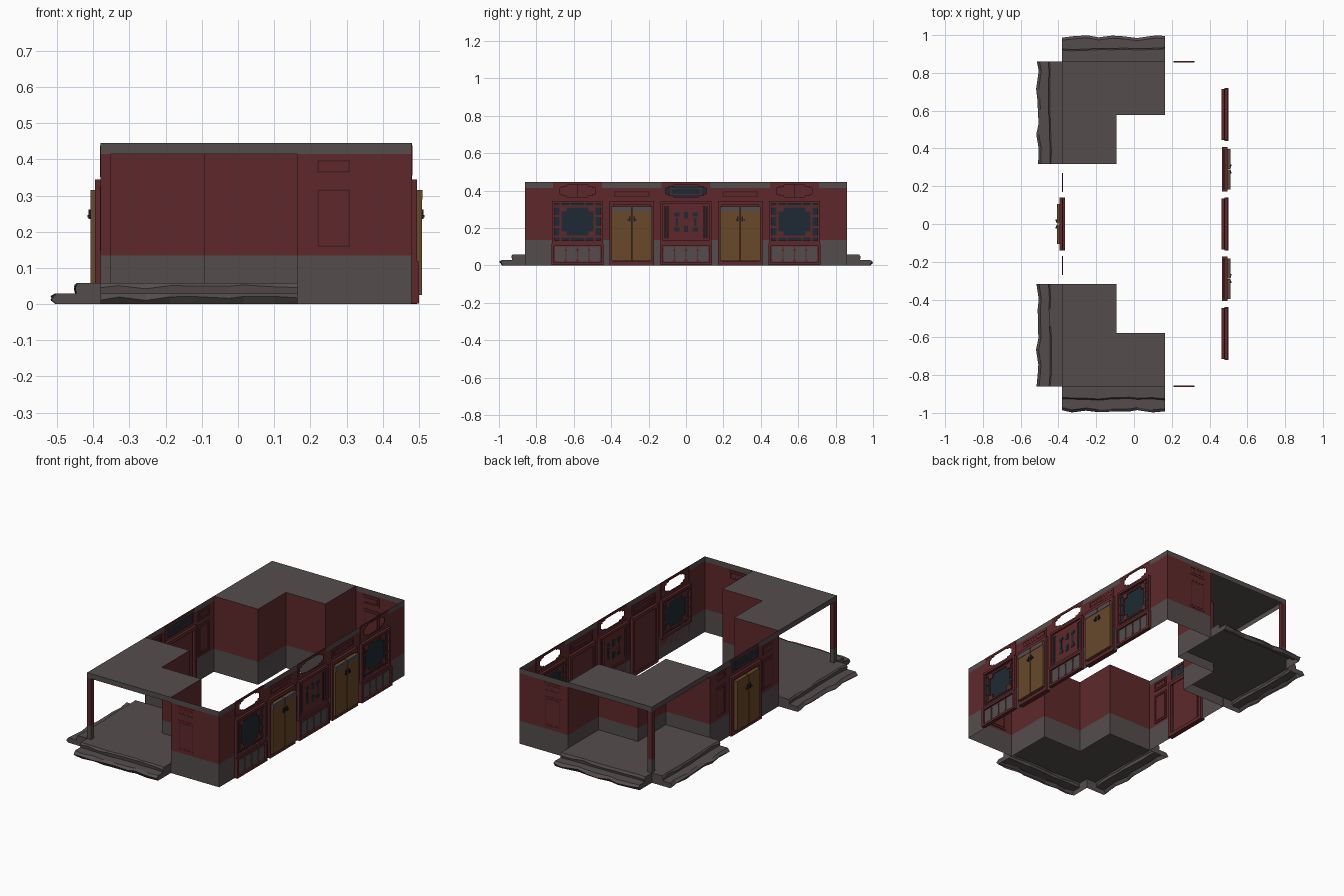
import bpy, bmesh, random
from mathutils import Vector

random.seed(4)
if "Cube" in bpy.data.objects:
    bpy.data.objects.remove(bpy.data.objects["Cube"])


def material(name, rgb):
    m = bpy.data.materials.new(name)
    m.use_nodes = True
    m.diffuse_color = (*rgb, 1)
    m.node_tree.nodes["Principled BSDF"].inputs["Base Color"].default_value = (*rgb, 1)
    return m


RED = material("red paint", (0.112, 0.022, 0.024))
DARK = material("dark red groove", (0.06, 0.012, 0.014))
GREY = material("grey stone", (0.09, 0.073, 0.074))
GOLD = material("ochre wood", (0.135, 0.065, 0.023))
BLUE = material("blue glass", (0.013, 0.023, 0.033))
IRON = material("dark iron", (0.012, 0.014, 0.018))

# Each side maps (along, outward, up) to model space
EAST = lambda u, d, z: Vector((0.48 + d, u, z))
WEST = lambda u, d, z: Vector((-0.38 - d, u, z))
NORTH = lambda u, d, z: Vector((u, 0.86 + d, z))
SOUTH = lambda u, d, z: Vector((u, -0.86 - d, z))


def finish(name, bm, mats, rule=None):
    bmesh.ops.recalc_face_normals(bm, faces=bm.faces[:])
    me = bpy.data.meshes.new(name)
    for m in mats:
        me.materials.append(m)
    if rule:
        for f in bm.faces:
            f.material_index = rule(f.calc_center_median())
    bm.to_mesh(me)
    bm.free()
    ob = bpy.data.objects.new(name, me)
    bpy.context.collection.objects.link(ob)
    return ob


def boxes(name, side, items, mat):
    """Boxes given as (u0, u1, z0, z1, d0, d1) on one side."""
    bm = bmesh.new()
    for u0, u1, z0, z1, d0, d1 in items:
        lo = [bm.verts.new(side(u, d0, z)) for u, z in ((u0, z0), (u1, z0), (u1, z1), (u0, z1))]
        hi = [bm.verts.new(side(u, d1, z)) for u, z in ((u0, z0), (u1, z0), (u1, z1), (u0, z1))]
        bm.faces.new(lo)
        bm.faces.new(hi)
        for i in range(4):
            j = (i + 1) % 4
            bm.faces.new((lo[i], lo[j], hi[j], hi[i]))
    return finish(name, bm, [mat])


def ring(u0, u1, z0, z1, w, d0, d1):
    return [(u0, u1, z0, z0 + w, d0, d1), (u0, u1, z1 - w, z1, d0, d1),
            (u0, u0 + w, z0 + w, z1 - w, d0, d1), (u1 - w, u1, z0 + w, z1 - w, d0, d1)]


def wall(name, path, levels, gap=None):
    """Thin wall along a plan path, grey at the base and at the top band."""
    bm = bmesh.new()
    for a, b in zip(path, path[1:]):
        for z0, z1 in zip(levels, levels[1:]):
            mid = ((a[0] + b[0]) / 2, (a[1] + b[1]) / 2, (z0 + z1) / 2)
            if gap and gap(*mid):
                continue
            bm.faces.new([bm.verts.new((*p, z)) for p, z in ((a, z0), (b, z0), (b, z1), (a, z1))])
    bmesh.ops.remove_doubles(bm, verts=bm.verts[:], dist=1e-4)
    return finish(name, bm, [RED, GREY], lambda c: int(c.z < 0.135 or c.z > 0.42 and len(levels) == 4))


def panel(name, side, u, half, z0, z1, g, w):
    """Wall panel: frame of width g, dark groove of width w, then a rimmed field."""
    f = g + w
    boxes(name + "_frame", side, ring(u - half, u + half, z0, z1, g, -0.005, 0.002), RED)
    boxes(name + "_groove", side, [(u - half + g, u + half - g, z0 + g, z1 - g, -0.001, 0.0008)], DARK)
    boxes(name + "_field", side, [(u - half + f, u + half - f, z0 + f, z1 - f, -0.003, 0.0015)]
          + ring(u - half + f, u + half - f, z0 + f, z1 - f, 0.006, -0.004, 0.002), RED)


def door(name, side, c, half, frame_half):
    """Double door with frame, plain red inner face and handles."""
    boxes(name + "_frame", side, ring(c - frame_half, c + frame_half, 0, 0.345, 0.02, -0.015, 0.015), RED)
    boxes(name + "_back", side, [(c - half, c + half, 0.01, 0.33, -0.01, 0.006)], RED)
    leaves, trims, handles = [], [], []
    for s in (-1, 1):
        u0, u1 = sorted((c + s * 0.002, c + s * half))
        leaves.append((u0, u1, 0.025, 0.315, 0.004, 0.028))
        trims.append((u0, u1, 0.289, 0.316, 0.02, 0.03))
        h = c + s * 0.012
        handles += [(h - 0.004, h + 0.004, 0.235, 0.262, 0.028, 0.033),
                    (h - 0.003 + s * 0.008, h + 0.005 + s * 0.008, 0.24, 0.247, 0.028, 0.036)]
    boxes(name + "_leaves", side, leaves, GOLD)
    boxes(name + "_handles", side, handles, IRON)
    if side is EAST:
        boxes(name + "_head_strip", side, trims, GREY)


def transom(name, c, k):
    """Thin panel with a stepped oval opening; k scales the opening."""
    d = (-0.003, 0.001)
    items = [(c - 0.13, c + 0.13, 0.345, 0.367, *d), (c - 0.13, c + 0.13, 0.43, 0.445, *d)]
    zs = (0.367, 0.374, 0.383, 0.414, 0.423, 0.43)
    for z0, z1, w in zip(zs, zs[1:], (0.06, 0.085, 0.1, 0.085, 0.06)):
        for s in (-1, 1):
            u0, u1 = sorted((c + s * w * k, c + s * 0.13))
            items.append((u0, u1, z0, z1, *d))
    boxes(name, EAST, items, RED)
    boxes(name + "_trim", EAST, ring(c - 0.132, c + 0.132, 0.355, 0.438, 0.006, -0.004, 0.002), RED)


# Main walls
bays = (-0.58, 0, 0.58)
edges = sorted([-0.86, 0.86] + [c + s * 0.13 for c in bays for s in (-1, 1)])
levels = (0, 0.135, 0.415, 0.445)
wall("right_wall", [(0.48, y) for y in edges], levels,
     lambda x, y, z: z > 0.135 and any(abs(y - c) < 0.1 for c in bays))
wall("left_wall", [(-0.38, -0.32), (-0.38, 0.32)], levels)

for s, side, tag in ((-1, SOUTH, "front"), (1, NORTH, "back")):
    wall(tag + "_wall", [(0.165, s * 0.86), (0.48, s * 0.86)], levels)
    inner = [(0.165, s * 0.86), (0.165, s * 0.577), (-0.092, s * 0.577), (-0.092, s * 0.318), (-0.38, s * 0.318)]
    wall(tag + "_porch_wall", inner, (0, 0.135, 0.445))
    # Porch roof, fascia and floor
    corner = (-0.38, s * 0.86)
    for name, z in (("_porch_roof", 0.445), ("_porch_floor", 0.058)):
        bm = bmesh.new()
        bm.faces.new([bm.verts.new((*p, z)) for p in inner + [corner]])
        f = finish(tag + name, bm, [GREY])
        if f.data.polygons[0].normal.z < 0:
            f.data.flip_normals()
    bm = bmesh.new()
    for a, b in ((inner[0], corner), (corner, inner[-1])):
        bm.faces.new([bm.verts.new((*p, z)) for p, z in ((a, 0.415), (b, 0.415), (b, 0.445), (a, 0.445))])
    finish(tag + "_fascia", bm, [GREY])
    # Corner post
    x0, x1, y0, y1 = -0.38, -0.353, s * 0.86, s * 0.833
    wall(tag + "_porch_post", [(x0, y0), (x1, y0), (x1, y1), (x0, y1), (x0, y0)], (0.058, 0.135, 0.416))
    # Small wall panels
    for name, wall_side, u, half in (("", side, 0.265, 0.055), ("_left", WEST, s * 0.22, 0.05)):
        panel(tag + name + "_tall_panel", wall_side, u, half, 0.148, 0.327, 0.01, 0.004)
        panel(tag + name + "_small_panel", wall_side, u, half, 0.354, 0.408, 0.01, 0.004)


# Rough stone steps: a stepped profile swept along the porch edge
def steps(name, side, u0, u1):
    profile = [(0, 0.058), (0.064, 0.058), (0.071, 0.047), (0.068, 0.03), (0.122, 0.03), (0.136, 0.016), (0.122, 0)]
    bm = bmesh.new()
    rows, n = [], 8
    for i in range(n + 1):
        t = i / n if i in (0, n) else (i + random.uniform(-0.3, 0.3)) / n
        u = u0 + (u1 - u0) * t
        a, b = random.uniform(-0.008, 0.003), random.uniform(-0.012, 0.003)
        row = []
        for k, (d, z) in enumerate(profile):
            d += 0 if k == 0 else a if k < 4 else b
            if k in (2, 5):
                z += random.uniform(-0.007, 0.007)
            row.append(bm.verts.new(side(u, d, z)))
        rows.append(row)
    for r, q in zip(rows, rows[1:]):
        for k in range(len(profile) - 1):
            bm.faces.new((r[k], r[k + 1], q[k + 1], q[k]))
    for r in (rows[0], rows[-1]):
        foot = bm.verts.new(Vector((r[0].co.x, r[0].co.y, 0)))
        bm.faces.new(r + [foot])
    finish(name, bm, [GREY])


steps("front_steps", SOUTH, -0.38, 0.165)
steps("back_steps", NORTH, -0.38, 0.165)
steps("left_front_steps", WEST, -0.86, -0.318)
steps("left_back_steps", WEST, 0.318, 0.86)

# Doors and the panels over them
for c, tag in ((-0.29, "front"), (0.29, "back")):
    door("right_" + tag + "_door", EAST, c, 0.108, 0.118)
    panel("right_" + tag + "_lintel", EAST, c, 0.105, 0.355, 0.408, 0.011, 0.006)
door("left_door", WEST, 0, 0.105, 0.14)

# Glazed transom over the left door
boxes("left_transom_glass", WEST, [(-0.12, 0.12, 0.362, 0.428, -0.002, 0.001)], BLUE)
boxes("left_transom_frame", WEST, ring(-0.135, 0.135, 0.352, 0.438, 0.012, -0.004, 0.002)
      + [(s * 0.08 - 0.002, s * 0.08 + 0.002, 0.364, 0.426, -0.003, 0.002) for s in (-1, 1)]
      + [(-0.08, 0.08, z, z + 0.004, -0.003, 0.002) for z in (0.377, 0.41)], RED)

# Right wall bays: plinth panel, window, transom
for c, tag in zip(bays, ("front", "middle", "back")):
    boxes(tag + "_plinth_frame", EAST, ring(c - 0.14, c + 0.14, 0.002, 0.118, 0.014, 0, 0.02)
          + [(c - 0.13, c + 0.13, 0.01, 0.11, 0, 0.01)], RED)
    # Tiles with a narrowed waist
    tiles = []
    for k in (-1.5, -0.5, 0.5, 1.5):
        for z0, z1, w in ((0.02, 0.032, 0.024), (0.032, 0.078, 0.028), (0.078, 0.088, 0.024), (0.088, 0.1, 0.028)):
            tiles.append((c + k * 0.062 - w, c + k * 0.062 + w, z0, z1, 0.008, 0.014))
    boxes(tag + "_plinth_tiles", EAST, tiles, GREY)
    boxes(tag + "_window_frame", EAST, ring(c - 0.136, c + 0.136, 0.118, 0.345, 0.014, -0.017, 0.015), RED)
    transom(tag + "_transom", c, 1.1 if c == 0 else 0.95)
    if c == 0:
        # Middle bay: slotted panel with small panes
        boxes("middle_window_panel", EAST, [(-0.093, 0.093, 0.125, 0.34, -0.01, 0.006)]
              + [(s * 0.122 - 0.007, s * 0.122 + 0.007, 0.125, 0.34, -0.01, 0.006) for s in (-1, 1)]
              + [(-0.13, 0.13, z, z + 0.022, -0.01, 0.006) for z in (0.125, 0.315)], RED)
        boxes("middle_window_slot_bars", EAST, [(s * 0.104 - 0.006, s * 0.104 + 0.006, 0.14, 0.32, -0.006, 0.004)
                                                for s in (-1, 1)], BLUE)
        boxes("middle_window_panes", EAST, [(s * 0.05 - 0.014, s * 0.05 + 0.014, z, z + 0.02, -0.012, 0.008)
                                            for s in (-1, 1) for z in (0.182, 0.262)]
              + [(s * 0.05 - 0.007, s * 0.05 + 0.007, 0.21, 0.254, -0.012, 0.008) for s in (-1, 1)]
              + [(-0.012, 0.012, z, z + 0.036, -0.012, 0.008) for z in (0.178, 0.25)], BLUE)
        continue
    # Outer bays: blue glass behind a red lattice
    boxes(tag + "_window_glass", EAST, [(c - 0.128, c + 0.128, 0.128, 0.34, -0.006, 0.003)], BLUE)
    bars = []
    for s in (-1, 1):
        u, z = c + s * 0.09, 0.235 + s * 0.08
        bars += [(u - 0.005, u + 0.005, 0.13, 0.335, -0.01, 0.008), (c - 0.125, c + 0.125, z - 0.005, z + 0.005, -0.01, 0.008)]
        for t in (-1, 1):
            v, w = c + s * 0.074, 0.235 + t * 0.066
            bars += [(v - 0.014, v + 0.014, w - 0.013, w + 0.013, -0.01, 0.008)]
            e, m = c + s * 0.106, 0.235 + t * 0.03
            bars += [(e - 0.018, e + 0.018, m - 0.005, m + 0.005, -0.01, 0.008)]
        p = c + s * 0.04
        bars += [(p - 0.003, p + 0.003, 0.13, 0.155, -0.01, 0.008), (p - 0.003, p + 0.003, 0.315, 0.335, -0.01, 0.008)]
    boxes(tag + "_window_lattice", EAST, bars, RED)
